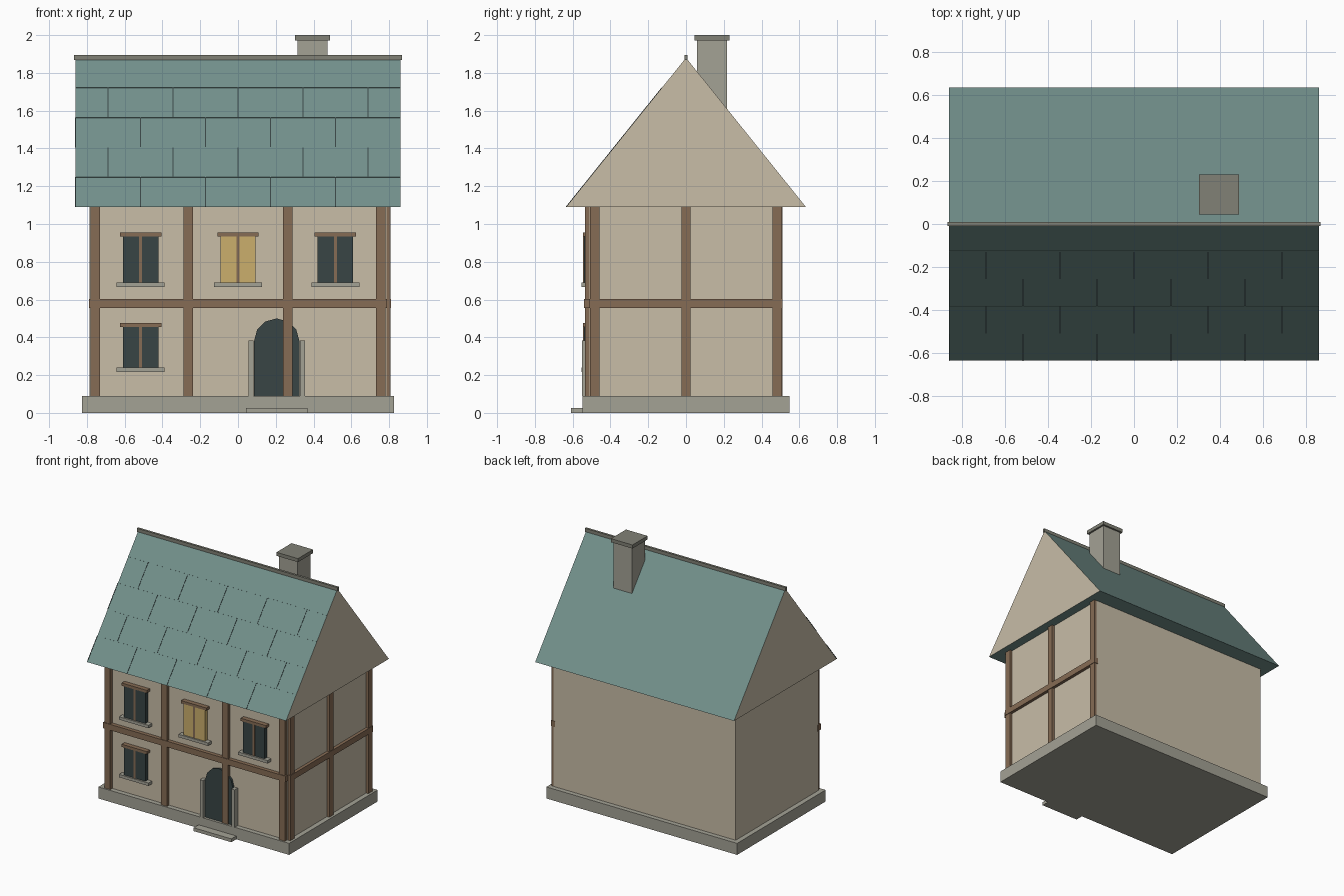
import bpy, bmesh, math
from mathutils import Matrix, Vector

if "Cube" in bpy.data.objects:
    bpy.data.objects.remove(bpy.data.objects["Cube"])


def mat(name, r, g, b):
    m = bpy.data.materials.new(name)
    m.diffuse_color = (r, g, b, 1)
    m.use_nodes = True
    m.node_tree.nodes["Principled BSDF"].inputs["Base Color"].default_value = m.diffuse_color
    return m


PLASTER = mat("plaster", 0.58, 0.51, 0.39)
TIMBER = mat("timber", 0.24, 0.15, 0.09)
STONE = mat("stone", 0.37, 0.36, 0.30)
CAP = mat("dark_stone", 0.22, 0.22, 0.18)
ROOF = mat("roof_slate", 0.17, 0.28, 0.26)
GLASS = mat("dark_glass", 0.04, 0.06, 0.06)
LIT = mat("lit_glass", 0.60, 0.43, 0.15)


def finish(name, bm, *mats):
    bmesh.ops.recalc_face_normals(bm, faces=bm.faces)
    me = bpy.data.meshes.new(name)
    bm.to_mesh(me)
    bm.free()
    for m in mats:
        me.materials.append(m)
    ob = bpy.data.objects.new(name, me)
    bpy.context.collection.objects.link(ob)
    return ob


def box(name, x, y, z, m):
    """Box from (min, max) ranges."""
    bm = bmesh.new()
    size = [r[1] - r[0] for r in (x, y, z)]
    mid = Vector([(r[0] + r[1]) / 2 for r in (x, y, z)])
    bmesh.ops.create_cube(bm, size=1, matrix=Matrix.Translation(mid) @ Matrix.Diagonal((*size, 1)))
    return finish(name, bm, m)


def prism(name, pts, offset, *mats):
    """Extrude a closed 3D outline along an offset."""
    bm = bmesh.new()
    f = bm.faces.new([bm.verts.new(p) for p in pts])
    ext = bmesh.ops.extrude_face_region(bm, geom=[f], use_keep_orig=True)
    bmesh.ops.translate(bm, vec=offset, verts=[v for v in ext["geom"] if isinstance(v, bmesh.types.BMVert)])
    return finish(name, bm, *mats)


# Plinth, step and walls
box("plinth", (-0.825, 0.825), (-0.547, 0.547), (0, 0.09), STONE)
box("door_step", (0.042, 0.368), (-0.608, -0.5), (0, 0.026), STONE)
box("walls", (-0.787, 0.787), (-0.51, 0.51), (0.08, 1.095), PLASTER)

# Front and right side timber frame
for x in (-0.755, -0.264, 0.264, 0.755):
    box("front_post", (x - 0.025, x + 0.025), (-0.536, -0.5), (0.09, 1.09), TIMBER)
for y in (-0.482, 0, 0.482):
    box("side_post", (0.775, 0.807), (y - 0.025, y + 0.025), (0.09, 1.09), TIMBER)
box("front_beam", (-0.79, 0.79), (-0.54, -0.5), (0.556, 0.602), TIMBER)
box("side_beam", (0.775, 0.811), (-0.512, 0.512), (0.556, 0.602), TIMBER)


# Windows
def window(x, z0, z1, pane):
    box("window_pane", (x - 0.093, x + 0.093), (-0.54, -0.5), (z0, z1), pane)
    box("window_mullion", (x - 0.008, x + 0.008), (-0.544, -0.5), (z0, z1), TIMBER)
    box("window_lintel", (x - 0.109, x + 0.109), (-0.546, -0.5), (z1, z1 + 0.021), TIMBER)
    box("window_sill", (x - 0.127, x + 0.127), (-0.552, -0.5), (z0 - 0.023, z0), STONE)


for x, pane in ((-0.515, GLASS), (0, LIT), (0.515, GLASS)):
    window(x, 0.69, 0.935, pane)
window(-0.515, 0.239, 0.456, GLASS)

# Arched door with stone jambs
DX, R = 0.205, 0.12
arch = [(DX - R, -0.527, 0.09), (DX + R, -0.527, 0.09)]
arch += [(DX + R * math.cos(a), -0.527, 0.38 + R * math.sin(a))
         for a in (math.pi * i / 6 for i in range(7))]
prism("door", arch, (0, 0.03, 0), GLASS)
for s in (-1, 1):
    a, b = sorted((DX + s * 0.122, DX + s * 0.15))
    box("door_jamb", (a, b), (-0.55, -0.5), (0.09, 0.383), STONE)

# Roof with plaster gable ends
EAVE, TOP, HALF = 1.09, 1.88, 0.635
roof = prism("roof", [(-0.86, -HALF, EAVE), (-0.86, HALF, EAVE), (-0.86, 0, TOP)],
             (1.72, 0, 0), ROOF, PLASTER)
for f in roof.data.polygons:
    f.material_index = int(abs(f.normal.x) > 0.9)
box("ridge_cap", (-0.868, 0.868), (-0.009, 0.009), (1.868, 1.895), CAP)


# Slate course lines and staggered joints on the front slope
def slope(t):
    return Vector((0, -HALF * (1 - t), EAVE + (TOP - EAVE) * t))


normal = Vector((0, -(TOP - EAVE), HALF)).normalized() * 0.002


def strip(name, x0, x1, t0, t1, m):
    lo, hi = slope(t0), slope(t1)
    X = Vector((1, 0, 0))
    pts = [lo + X * x0, lo + X * x1, hi + X * x1, hi + X * x0]
    prism(name, [p - normal for p in pts], normal * 2, m)


for row in range(4):
    strip("slate_course", -0.86, 0.86, row * 0.2 + 0.198, row * 0.2 + 0.202, ROOF)
    for i in range(5):
        x = -0.86 + 0.344 * i + (0.172 if row % 2 else 0)
        strip("slate_joint", x - 0.002, x + 0.002, row * 0.2, row * 0.2 + 0.198, GLASS)

# Chimney
box("chimney_stack", (0.316, 0.474), (0.058, 0.216), (1.5, 1.975), STONE)
box("chimney_cap", (0.302, 0.488), (0.044, 0.23), (1.972, 2.0), CAP)
